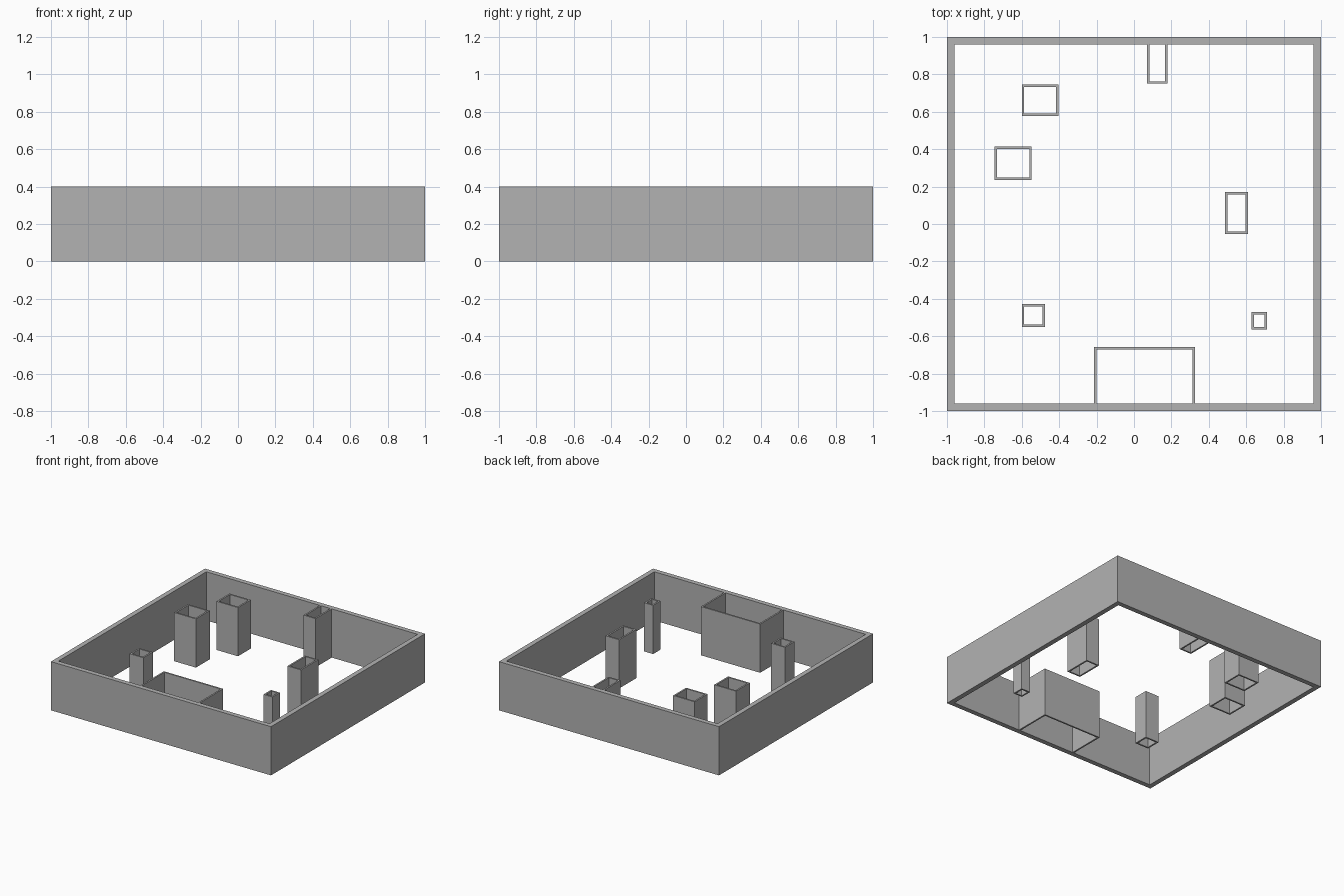
import bpy
import bmesh

cube = bpy.data.objects.get("Cube")
if cube:
    bpy.data.objects.remove(cube, do_unlink=True)

HEIGHT = 0.4
OUTER = 0.04   # perimeter wall thickness
INNER = 0.013  # pillar and room wall thickness

grey = bpy.data.materials.new("plain_grey")
grey.use_nodes = True
colour = (0.45, 0.45, 0.45, 1)
grey.diffuse_color = colour
grey.node_tree.nodes["Principled BSDF"].inputs["Base Color"].default_value = colour


def extrude_plan(name, quads):
    """Raise a floor plan made of quads into a closed wall."""
    bm = bmesh.new()
    for quad in quads:
        bm.faces.new([bm.verts.new((x, y, 0)) for x, y in quad])
    bmesh.ops.remove_doubles(bm, verts=bm.verts, dist=0.0001)
    top = bmesh.ops.extrude_face_region(bm, geom=bm.faces[:], use_keep_orig=True)
    verts = [v for v in top["geom"] if isinstance(v, bmesh.types.BMVert)]
    bmesh.ops.translate(bm, verts=verts, vec=(0, 0, HEIGHT))
    bmesh.ops.recalc_face_normals(bm, faces=bm.faces)
    mesh = bpy.data.meshes.new(name)
    bm.to_mesh(mesh)
    bm.free()
    mesh.materials.append(grey)
    obj = bpy.data.objects.new(name, mesh)
    bpy.context.collection.objects.link(obj)


def hollow_box(name, x0, x1, y0, y1, t):
    """Four-sided tube, open at both ends, with mitred corners."""
    out = [(x0, y0), (x1, y0), (x1, y1), (x0, y1)]
    ins = [(x0 + t, y0 + t), (x1 - t, y0 + t), (x1 - t, y1 - t), (x0 + t, y1 - t)]
    extrude_plan(name, [(out[i], out[(i + 1) % 4], ins[(i + 1) % 4], ins[i])
                        for i in range(4)])


def alcove(name, x0, x1, wall_y, end_y, t):
    """Three-sided enclosure standing against a perimeter wall."""
    e = end_y + (t if wall_y > end_y else -t)
    out = [(x0, wall_y), (x0, end_y), (x1, end_y), (x1, wall_y)]
    ins = [(x0 + t, wall_y), (x0 + t, e), (x1 - t, e), (x1 - t, wall_y)]
    extrude_plan(name, [(out[i], out[i + 1], ins[i + 1], ins[i]) for i in range(3)])


# Perimeter
hollow_box("perimeter_wall", -1, 1, -1, 1, OUTER)

# Free-standing hollow pillars
pillars = {
    "back_right_pillar": (-0.60, -0.405, 0.578, 0.745),
    "middle_right_pillar": (-0.745, -0.547, 0.235, 0.415),
    "front_right_pillar": (-0.60, -0.475, -0.55, -0.427),
    "middle_left_pillar": (0.487, 0.61, -0.053, 0.172),
    "front_left_pillar": (0.628, 0.71, -0.565, -0.47),
}
for name, bounds in pillars.items():
    hollow_box(name, *bounds, INNER)

# Enclosures joined to the perimeter
alcove("back_alcove", 0.07, 0.18, 1 - OUTER, 0.75, INNER)
alcove("front_room", -0.214, 0.325, OUTER - 1, -0.657, INNER)
